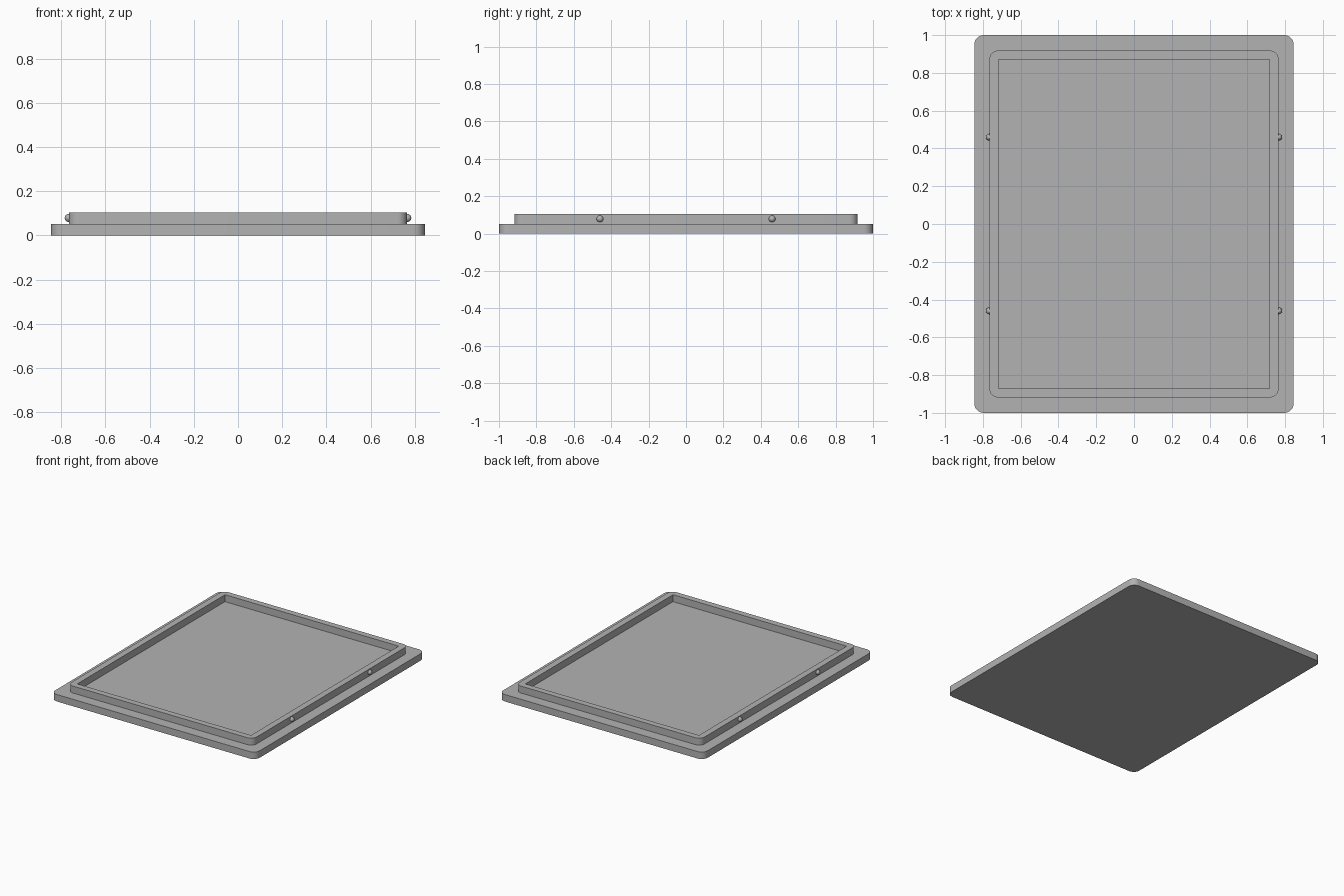
import bpy, bmesh, math

if "Cube" in bpy.data.objects:
    bpy.data.objects.remove(bpy.data.objects["Cube"])

grey = bpy.data.materials.new("plain_grey")
grey.diffuse_color = (0.45, 0.45, 0.45, 1)
grey.use_nodes = True
grey.node_tree.nodes["Principled BSDF"].inputs["Base Color"].default_value = grey.diffuse_color
STEPS = 8  # segments per rounded corner


def outline(hx, hy, r):
    """Rounded rectangle points, counter-clockwise."""
    pts = []
    for i, (sx, sy) in enumerate([(1, 1), (-1, 1), (-1, -1), (1, -1)]):
        for k in range(STEPS + 1):
            a = math.pi / 2 * (i + k / STEPS)
            pts.append((sx * (hx - r) + r * math.cos(a), sy * (hy - r) + r * math.sin(a)))
    return pts


def finish(name, bm):
    bmesh.ops.recalc_face_normals(bm, faces=bm.faces)
    mesh = bpy.data.meshes.new(name)
    bm.to_mesh(mesh)
    bm.free()
    mesh.materials.append(grey)
    obj = bpy.data.objects.new(name, mesh)
    bpy.context.collection.objects.link(obj)
    bpy.ops.object.select_all(action="DESELECT")
    obj.select_set(True)
    bpy.context.view_layer.objects.active = obj
    bpy.ops.object.shade_smooth_by_angle(angle=math.radians(30))
    return obj


def ring(bm, pts, z):
    return [bm.verts.new((x, y, z)) for x, y in pts]


def bridge(bm, a, b):
    n = len(a)
    for i in range(n):
        j = (i + 1) % n
        bm.faces.new((a[i], a[j], b[j], b[i]))


# Base plate with rounded corners
bm = bmesh.new()
plate = outline(0.845, 1.0, 0.05)
low, high = ring(bm, plate, 0), ring(bm, plate, 0.052)
bridge(bm, low, high)
bm.faces.new(low[::-1])
bm.faces.new(high)
finish("base_plate", bm)

# Raised rim: rounded outside, square inside corners
bm = bmesh.new()
outer, inner = outline(0.765, 0.918, 0.045), outline(0.718, 0.872, 0)
loops = [ring(bm, outer, 0.052), ring(bm, outer, 0.104),
         ring(bm, inner, 0.104), ring(bm, inner, 0.052)]
for a, b in zip(loops, loops[1:]):
    bridge(bm, a, b)
bmesh.ops.remove_doubles(bm, verts=bm.verts, dist=0.0001)
finish("raised_rim", bm)

# Snap bumps on the long sides of the rim
for sx in (-1, 1):
    for sy in (-1, 1):
        bm = bmesh.new()
        bmesh.ops.create_uvsphere(bm, u_segments=24, v_segments=12, radius=0.018)
        bmesh.ops.translate(bm, verts=bm.verts, vec=(sx * 0.766, sy * 0.46, 0.079))
        finish("snap_bump", bm)
